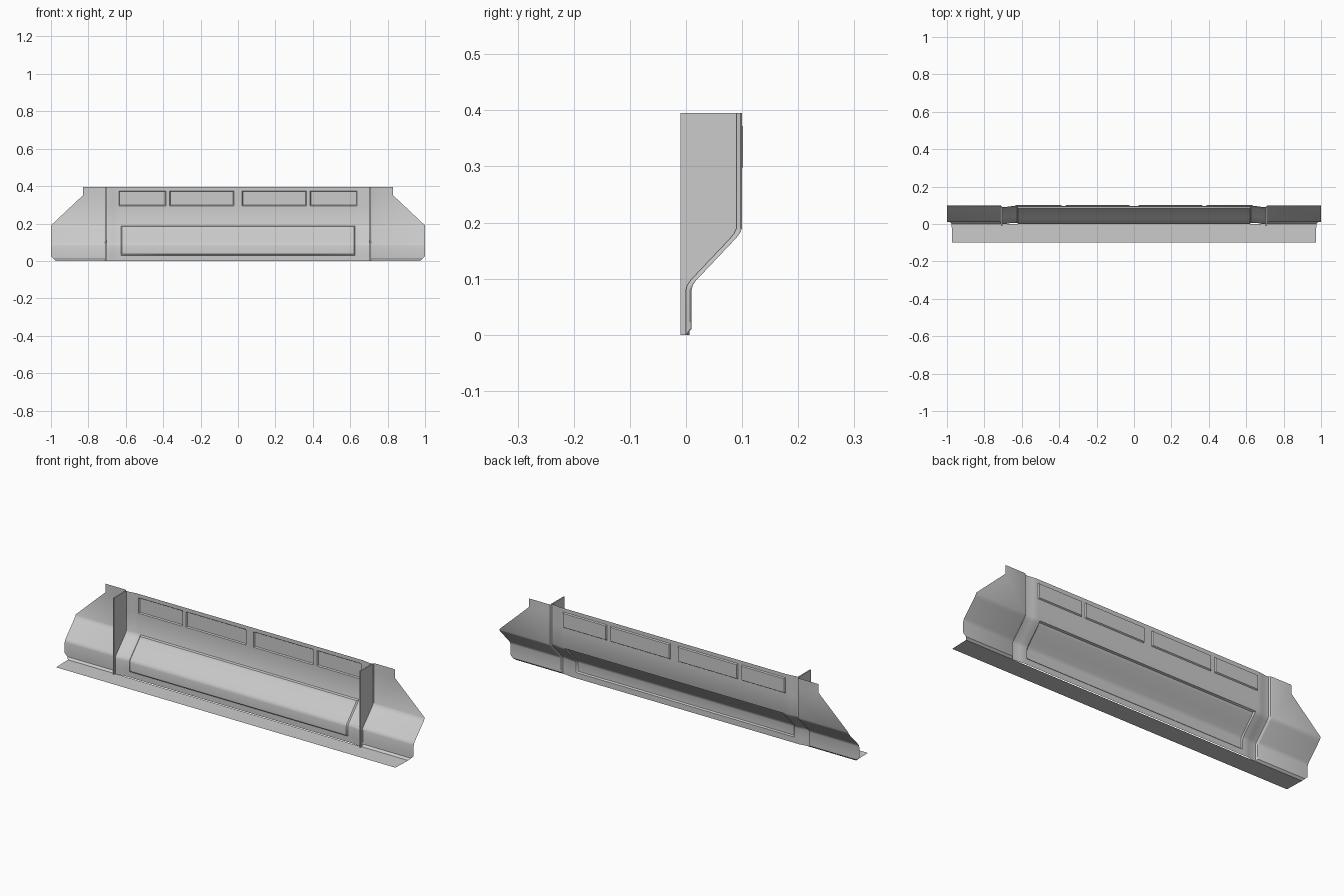
import bpy, bmesh

if "Cube" in bpy.data.objects:
    bpy.data.objects.remove(bpy.data.objects["Cube"])

TOP = 0.395
# side profile of the pressed sheet as (z, y), bends slightly rounded
PROFILE = [(0, 0), (0.08, 0), (0.088, 0.002), (0.097, 0.008),
           (0.172, 0.079), (0.181, 0.086), (0.19, 0.09), (TOP, 0.09)]
PADS = [(0.022, 0.366), (0.386, 0.637)]
E = 0.004


def lerp_table(table, t):
    for (a, va), (b, vb) in zip(table, table[1:]):
        if t <= b:
            return va + (vb - va) * (t - a) / (b - a)
    return table[-1][1]


def base(z):
    return lerp_table(PROFILE, z)


def finish(name, bm, smooth=True, mirror=True):
    bmesh.ops.recalc_face_normals(bm, faces=bm.faces)
    me = bpy.data.meshes.new(name)
    bm.to_mesh(me)
    bm.free()
    ob = bpy.data.objects.new(name, me)
    bpy.context.collection.objects.link(ob)
    if mirror:
        m = ob.modifiers.new("mirror", 'MIRROR')
        m.use_clip = True
    if smooth:
        bpy.ops.object.select_all(action='DESELECT')
        ob.select_set(True)
        bpy.context.view_layer.objects.active = ob
        bpy.ops.object.shade_smooth_by_angle(angle=0.55)
    return ob


def sheet(name, rows):
    bm = bmesh.new()
    vs = [[bm.verts.new(p) for p in r] for r in rows]
    for a, b in zip(vs, vs[1:]):
        for i in range(len(a) - 1):
            bm.faces.new((a[i], a[i + 1], b[i + 1], b[i]))
    return finish(name, bm)


def offset(x, z):
    # shallow ramp beside the fins
    o = lerp_table([(0, 0.006), (0.65, 0.006), (0.665, 0.004), (0.688, 0), (1, 0)], x)
    # window-like pads along the top
    if 0.296 < z < 0.374 and any(a + E / 2 < x < b - E / 2 for a, b in PADS):
        o = 0.012
    # long recess on the slope, fading out downwards
    if x < 0.623 and z < 0.186:
        o -= lerp_table([(0, 0), (0.03, 0), (0.036, 0.006), (0.12, 0.006), (0.184, 0.01), (1, 0.01)], z)
    return o


# centre panel: height-field sheet
xs = sorted([0, 0.62, 0.626, 0.65, 0.665, 0.688, 0.705] +
            [v for a, b in PADS for v in (a, a + E, b - E, b)])
zs = sorted([p[0] for p in PROFILE] +
            [0.03, 0.036, 0.125, 0.184, 0.187, 0.295, 0.299, 0.371, 0.375])
sheet("centre_panel", [[(x, base(z) + offset(x, z), z) for x in xs] for z in zs])

# end wings: same profile set back a little, trimmed to the clipped outline
OUTLINE = [(0, 0.975), (0.025, 1), (0.19, 1), (0.35, 0.83), (TOP, 0.83)]
wz = sorted([p[0] for p in PROFILE] + [0.01, 0.025, 0.35])
rows = []
for z in wz:
    y, out = base(z), lerp_table(OUTLINE, z)
    step = 0.01 * min(1, z / 0.01)
    rows.append([(0.705, y, z), (0.71, y + step * 0.7, z), (0.718, y + step, z), (out, y + step, z)])
sheet("end_wing", rows)

# upright fins in front of the panel
bm = bmesh.new()
loop = [(-0.01, 0)] + [(y, z) for z, y in PROFILE] + [(-0.01, TOP)]
f = bm.faces.new([bm.verts.new((0.703, y, z)) for y, z in loop])
r = bmesh.ops.extrude_face_region(bm, geom=[f])
bmesh.ops.translate(bm, vec=(0.007, 0, 0),
                    verts=[v for v in r["geom"] if isinstance(v, bmesh.types.BMVert)])
finish("fin", bm, smooth=False)

# flat bottom flange
bm = bmesh.new()
bm.faces.new([bm.verts.new((x, y, 0)) for x, y in
              [(-0.972, -0.1), (0.972, -0.1), (0.975, 0), (-0.975, 0)]])
finish("bottom_flange", bm, smooth=False, mirror=False)
